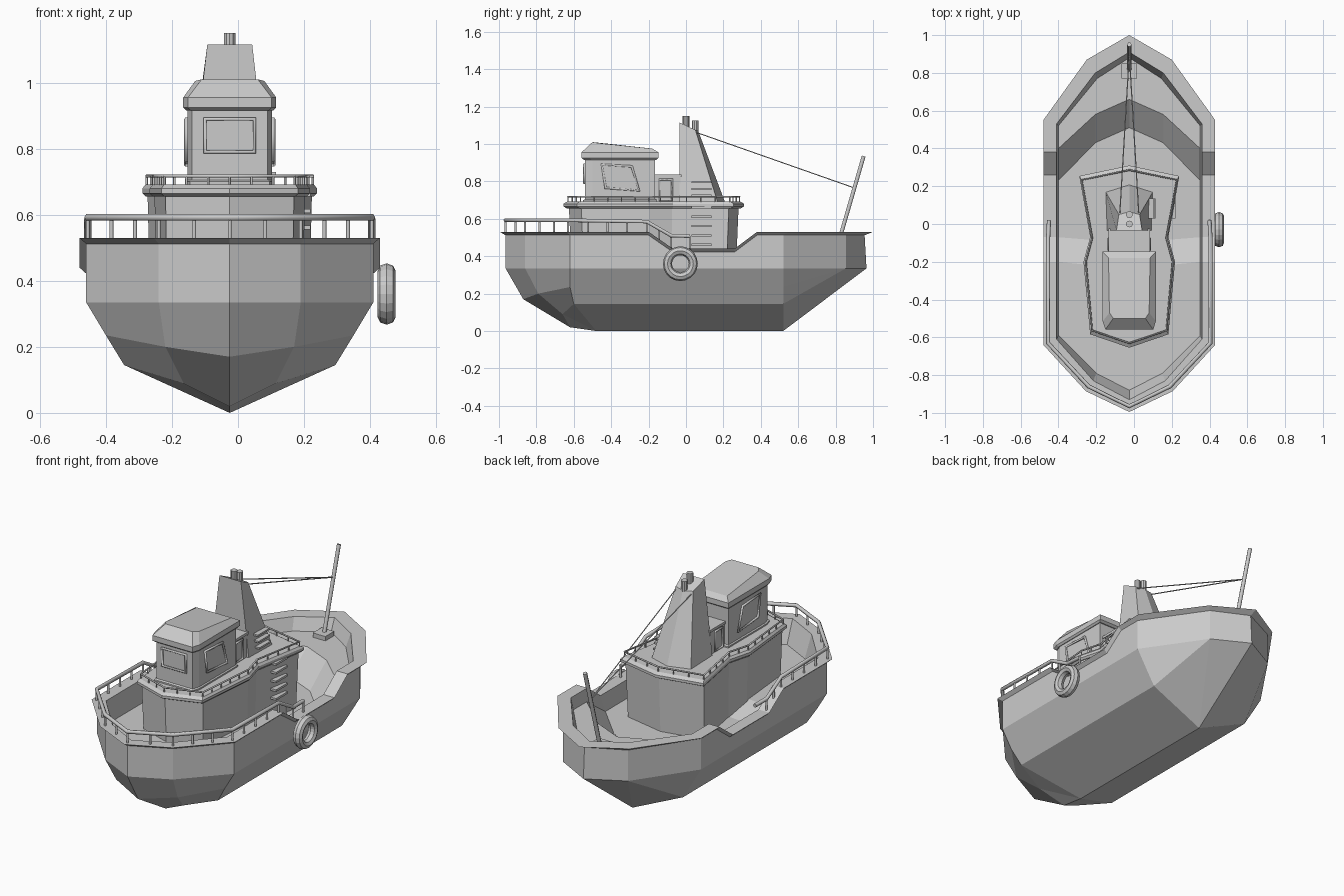
import bpy, bmesh, math
from mathutils import Vector

if "Cube" in bpy.data.objects:
    bpy.data.objects.remove(bpy.data.objects["Cube"])

CX = -0.025  # boat centreline (the side ring shifts the bounding box)


def build(name, verts, faces, mirror=False):
    bm = bmesh.new()
    for s in ((1, -1) if mirror else (1,)):
        vs = [bm.verts.new((s * x + CX, y, z)) for x, y, z in verts]
        for f in faces:
            bm.faces.new([vs[i] for i in f])
    bmesh.ops.remove_doubles(bm, verts=bm.verts, dist=1e-4)
    bmesh.ops.dissolve_degenerate(bm, edges=bm.edges, dist=1e-5)
    bmesh.ops.recalc_face_normals(bm, faces=bm.faces)
    me = bpy.data.meshes.new(name)
    bm.to_mesh(me)
    bm.free()
    ob = bpy.data.objects.new(name, me)
    bpy.context.collection.objects.link(ob)
    return ob


def loft(name, rings):
    """Closed solid through rings of equal point count."""
    n = len(rings[0])
    verts = [p for r in rings for p in r]
    faces = [list(range(n)), list(range(len(verts) - n, len(verts)))]
    for k in range(len(rings) - 1):
        for i in range(n):
            j = (i + 1) % n
            faces.append([k * n + i, k * n + j, k * n + n + j, k * n + n + i])
    return build(name, verts, faces)


def box(name, x0, x1, y0, y1, z0, z1):
    q = [(x0, y0), (x1, y0), (x1, y1), (x0, y1)]
    return loft(name, [[(x, y, z) for x, y in q] for z in (z0, z1)])


def tubes(name, paths, r, closed=False):
    cu = bpy.data.curves.new(name, 'CURVE')
    cu.dimensions = '3D'
    cu.bevel_depth, cu.bevel_resolution, cu.use_fill_caps = r, 1, True
    for p in paths:
        sp = cu.splines.new('POLY')
        sp.points.add(len(p) - 1)
        for pt, (x, y, z) in zip(sp.points, p):
            pt.co = (x + CX, y, z, 1)
        sp.use_cyclic_u = closed
    ob = bpy.data.objects.new(name, cu)
    bpy.context.collection.objects.link(ob)
    return ob


def full(half):
    """Mirror a bow-to-stern half outline into a closed loop."""
    return half + [(-p[0], *p[1:]) for p in reversed(half) if abs(p[0]) > 1e-6]


def posts(path, spacing, drop):
    out = []
    for a, b in zip(path, path[1:]):
        a, b = Vector(a), Vector(b)
        n = max(1, round((b - a).length / spacing))
        for i in range(n):
            p = a.lerp(b, i / n)
            out.append([tuple(p), (p.x, p.y, p.z - drop)])
    return out


# Hull: half columns from bow to stern, then mirrored
def outline(bow, bowmid, bx, x, by, sy, sternmid, stern, ys=(-.2, -.07, .26, .38)):
    return [(0, bow), bowmid, (x, by)] + [(x, y) for y in ys] + [(x, sy), sternmid, (0, stern)]

top_z = [.53] * 4 + [.44] * 2 + [.53] * 4
deck_z = [.40] * 4 + [.34] * 2 + [.46] * 4
rim = outline(-.995, (.23, -.885), 0, .455, -.64, .55, (.225, .87), 1.0)
side = outline(-.965, (.215, -.86), 0, .435, -.62, .52, (.205, .855), .955)
inner = outline(-.93, (.19, -.83), 0, .385, -.61, .53, (.18, .80), .91)
deck = outline(-.88, (.175, -.79), 0, .375, -.59, .52, (.17, .77), .88, (-.2, -.07, .23, .40))
put = lambda o, zs, d=0: [(x, y, z - d) for (x, y), z in zip(o, zs)]
mid_y = [p[1] for p in side[3:8]]
rows = [put(deck, deck_z), put(inner, top_z), put(rim, top_z), put(side, top_z, .018),
        put(side, [.335] * 10),
        [(0, -.87, .17), (.195, -.79, .2), (.375, -.62, .235)] + [(.375, y, .235) for y in mid_y],
        [(0, -.62, .02), (.14, -.66, .09), (.32, -.60, .145)] + [(.32, y, .145) for y in mid_y],
        [(0, -.48, 0)] * 3 + [(0, y, 0) for y in mid_y]]
rows[4][9] = (0, .965, .335)
verts, start = [], []
for r in rows:
    start.append(len(verts))
    verts += r
faces = []
for k in range(7):
    for i in range(min(len(rows[k]), len(rows[k + 1])) - 1):
        a, b = start[k] + i, start[k + 1] + i
        if k == 6 and i < 2:
            faces.append([a, a + 1, start[7]])
        elif k == 6 and i == 2:
            faces.append([a, a + 1, b + 1, start[7]])
        else:
            faces.append([a, a + 1, b + 1, b])
sm = start[4] + 8  # stern underside fan
for k in (4, 5, 6):
    faces.append([start[k] + 7, sm, start[k + 1] + 7])
faces.append([start[7] + 7, sm, sm + 1])
# Decks: bow, well, sloped step, stern
c = len(verts)
verts += [(0, -.24, .40), (0, -.1, .34), (0, .51, .34), (0, .66, .46), (.18, .43, .34), (.18, .58, .46)]
faces += [[0, 1, 2, 3, c], [3, 4, c + 1, c], [4, 5, c + 4, c + 2, c + 1], [5, 6, c + 5, c + 4],
          [c + 4, c + 5, c + 3, c + 2], [6, 7, 8, 9, c + 3, c + 5]]
build("hull", verts, faces, True)

# Lower deckhouse, its roof slab and railing
house = full([(0, -.65), (.205, -.58), (.24, -.2), (.205, -.07), (.262, .25), (0, .305)])
ring = lambda s, z, dy=0: [(x * s, (y + .17) * s - .17 + dy, z) for x, y in house]
loft("deckhouse", [ring(.92, .33), ring(.95, .665)])
loft("deckhouse_roof", [ring(.97, .655), ring(1.01, .665), ring(1.01, .68), ring(.97, .692)])
rail = ring(.96, .717)
tubes("upper_rail", [rail], .005, True)
tubes("upper_rail_posts", posts(rail + rail[:1], .075, .035), .004)

# Wheelhouse
cab = [(.115, -.54), (.128, -.50), (.128, -.165), (-.128, -.165), (-.128, -.50), (-.115, -.54)]
sc = lambda s, z: [(x * s, (y + .35) * s - .35, z) for x, y in cab]
loft("wheelhouse", [sc(1.05, .685), sc(1.05, .70), sc(1, .705), sc(1, .93)])
roof_hi = [(.085, -.50, 1.01), (.105, -.47, 1.005), (.11, -.18, .975)]
roof_hi += [(-x, y, z) for x, y, z in reversed(roof_hi)]
loft("wheelhouse_roof", [sc(1.03, .915), sc(1.10, .925), sc(1.10, .955), roof_hi])
front = [(-.075, -.543, .79), (.075, -.543, .79), (.075, -.543, .89), (-.075, -.543, .89)]
tubes("front_window_frame", [front], .008, True)
quad = [(-.45, .89), (-.29, .88), (-.25, .75), (-.43, .765)]
tubes("side_window_frames", [[(s * .13, y, z) for y, z in quad] for s in (1, -1)], .008, True)

# Rear cabin with doors
box("rear_cabin", -.105, .105, -.175, -.03, .685, .83)
box("rear_cabin_roof", -.11, .11, -.175, -.025, .822, .836)
door = [(-.14, .70), (-.075, .70), (-.075, .81), (-.14, .81)]
tubes("door_frames", [[(s * .107, y, z) for y, z in door] for s in (1, -1)], .007, True)

# Funnel and exhaust pipes
loft("funnel", [full([(.118, -.035, .685), (.125, .17, .685), (0, .21, .685)][::1]),
                full([(.068, -.035, 1.115), (.055, .05, 1.075), (0, .065, 1.07)])])
for i, (y, z) in enumerate(((0, 1.15), (.05, 1.125))):
    bpy.ops.mesh.primitive_cylinder_add(vertices=10, radius=.018, depth=.1, location=(CX, y, z - .05))
    bpy.context.object.name = f"exhaust_pipe_{i + 1}"

# Ladder rungs up the right side
for i in range(5):
    z = .455 + .05 * i
    box(f"lower_rung_{i + 1}", .19, .245, .03, .135, z, z + .012)
for i in range(3):
    z = .72 + .035 * i
    box(f"upper_rung_{i + 1}", .10, .14 - .005 * i, .03, .135, z, z + .01)

# Bulwark handrail around the bow
half = [(.425, .02, .507), (.43, -.08, .51), (.43, -.21, .585), (.43, -.63, .592), (.215, -.86, .592), (0, -.965, .592)]
bow_rail = half + [(-x, y, z) for x, y, z in reversed(half[:-1])]
tubes("bow_rail", [bow_rail], .011)
tubes("bow_rail_posts", posts(bow_rail, .1, .065), .006)

# Stern mast, its foot and stays
box("mast_foot", -.04, .04, .77, .85, .455, .485)
tubes("stern_mast", [[(0, .815, .47), (0, .95, .935)]], .012)
tubes("stays", [[(s * .05, .06, 1.06), (0, .9, .765)] for s in (1, -1)], .003)

# Fender ring on the right side
bpy.ops.mesh.primitive_torus_add(major_radius=.069, minor_radius=.024, major_segments=20, minor_segments=8,
                                 location=(.45, -.03, .36), rotation=(0, math.pi / 2, 0))
ob = bpy.context.object
ob.name = "fender_ring"
ob.scale = (1, 1, 1.15)
